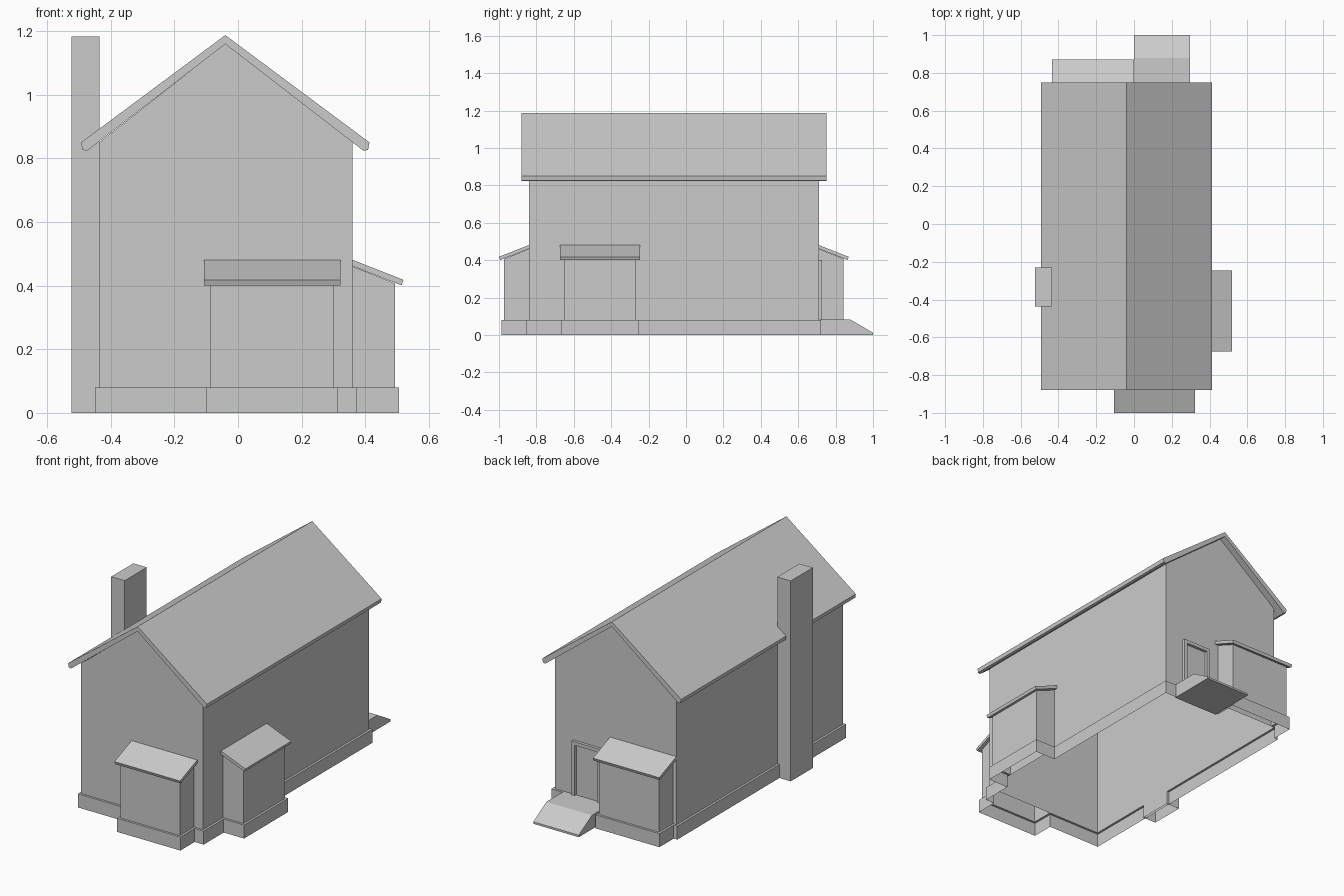
import bpy, bmesh

if "Cube" in bpy.data.objects:
    bpy.data.objects.remove(bpy.data.objects["Cube"])


def finish(name, bm):
    bmesh.ops.recalc_face_normals(bm, faces=bm.faces)
    mesh = bpy.data.meshes.new(name)
    bm.to_mesh(mesh)
    bm.free()
    obj = bpy.data.objects.new(name, mesh)
    bpy.context.collection.objects.link(obj)
    return obj


def prism(name, profile, a, b, place, skip=()):
    """Sweep a (v, z) profile from a to b; skip lists profile edges left open."""
    bm = bmesh.new()
    ends = [[bm.verts.new(place(u, v, z)) for v, z in profile] for u in (a, b)]
    n = len(profile)
    for e in ends:
        bm.faces.new(e)
    for i in range(n):
        if i not in skip:
            j = (i + 1) % n
            bm.faces.new((ends[0][i], ends[0][j], ends[1][j], ends[1][i]))
    return finish(name, bm)


def along_y(u, v, z):
    return (v, u, z)


def along_x(u, v, z):
    return (u, v, z)


# Wall extents
L, R, F, B = -0.436, 0.36, -0.84, 0.71
BASE = 0.08
RIDGE = -0.04

# Main walls with gables, open below and under the roof
prism("main_walls",
      [(L, BASE), (R, BASE), (R, 0.85), (RIDGE, 1.16), (L, 0.85)],
      F, B, along_y, skip=(0, 2, 3))

# Main roof slab
prism("main_roof",
      [(RIDGE, 1.187), (0.413, 0.85), (0.409, 0.827), (0.395, 0.823),
       (RIDGE, 1.159), (-0.475, 0.823), (-0.489, 0.827), (-0.493, 0.85)],
      -0.88, 0.75, along_y)

# Bays: wall span along the house and outward mapping
bays = {
    "front": (-0.086, 0.301, lambda u, v, z: (u, F - v, z)),
    "right": (-0.653, -0.267, lambda u, v, z: (R + v, u, z)),
    "back": (-0.413, -0.022, lambda u, v, z: (u, B + v, z)),
}
DEPTH = 0.133
for side, (a, b, place) in bays.items():
    prism(side + "_bay_walls",
          [(0, BASE), (DEPTH, BASE), (DEPTH, 0.407), (0, 0.46)],
          a, b, place, skip=(0, 2, 3))
    prism(side + "_bay_roof",
          [(0, 0.481), (0.16, 0.418), (0.154, 0.401), (0, 0.461)],
          a - 0.021, b + 0.021, place)


# Plinth: open skirt around house and bays with a narrow ledge on top
def outline(d):
    fa, fb, _ = bays["front"]
    ra, rb, _ = bays["right"]
    ba, bb, _ = bays["back"]
    l, r, f, b = L - d, R + d, F - d, B + d
    return [(l, f), (fa - d, f), (fa - d, f - DEPTH), (fb + d, f - DEPTH),
            (fb + d, f), (r, f), (r, ra - d), (r + DEPTH, ra - d),
            (r + DEPTH, rb + d), (r, rb + d), (r, b), (bb + d, b),
            (bb + d, b + DEPTH), (ba - d, b + DEPTH), (ba - d, b), (l, b)]


bm = bmesh.new()
loops = [[bm.verts.new((x, y, z)) for x, y in outline(d)]
         for d, z in ((0.013, 0), (0.013, BASE), (0, BASE))]
for lo, hi in zip(loops, loops[1:]):
    for i in range(len(lo)):
        j = (i + 1) % len(lo)
        bm.faces.new((lo[i], lo[j], hi[j], hi[i]))
finish("plinth", bm)

# Chimney, open at the ground
prism("chimney", [(-0.435, 0), (-0.435, 1.183), (-0.523, 1.183), (-0.523, 0)],
      -0.436, -0.23, along_y, skip=(3,))

# Back doorstep with ramp
prism("entrance_ramp",
      [(0.715, 0), (1.0, 0), (1.0, 0.012), (0.878, 0.083), (0.715, 0.083)],
      0.0, 0.297, along_x)

# Door frame on the back wall: two posts and a lintel
D0, D1, W = 0.052, 0.238, 0.02
for name, x0, x1, z0, z1 in (("door_post_left", D0, D0 + W, BASE, 0.40),
                             ("door_post_right", D1 - W, D1, BASE, 0.40),
                             ("door_lintel", D0 + W, D1 - W, 0.38, 0.40)):
    prism(name, [(B, z0), (0.727, z0), (0.727, z1), (B, z1)], x0, x1, along_x)
